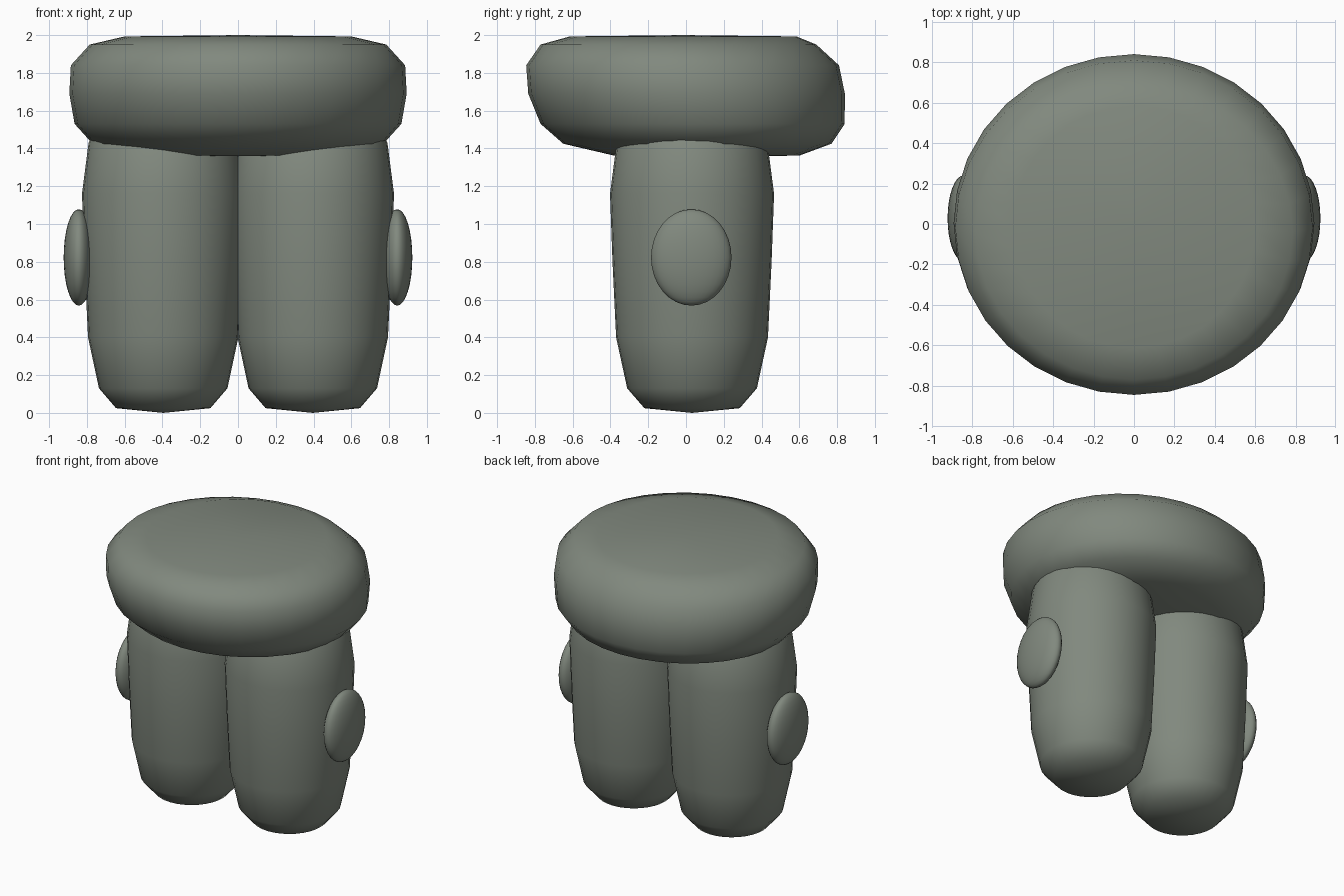
import bpy, bmesh, math

cube = bpy.data.objects.get("Cube")
if cube:
    bpy.data.objects.remove(cube, do_unlink=True)

stone = bpy.data.materials.new("grey_green_stone")
stone.use_nodes = True
COLOR = (0.22, 0.25, 0.21, 1)
stone.diffuse_color = COLOR
stone.node_tree.nodes["Principled BSDF"].inputs["Base Color"].default_value = COLOR


def finish(name, bm):
    bmesh.ops.recalc_face_normals(bm, faces=bm.faces)
    for f in bm.faces:
        f.smooth = True
    mesh = bpy.data.meshes.new(name)
    bm.to_mesh(mesh)
    bm.free()
    mesh.materials.append(stone)
    obj = bpy.data.objects.new(name, mesh)
    bpy.context.collection.objects.link(obj)
    return obj


def loft(name, rings, low, high, seg=32):
    """Stack elliptical rings (z, x radius, y radius, y centre) between two poles."""
    bm = bmesh.new()
    loops = []
    for z, rx, ry, cy in rings:
        loops.append([bm.verts.new((rx * math.cos(a), cy + ry * math.sin(a), z))
                      for a in (2 * math.pi * i / seg for i in range(seg))])
    for a, b in zip(loops, loops[1:]):
        for i in range(seg):
            j = (i + 1) % seg
            bm.faces.new((a[i], a[j], b[j], b[i]))
    for loop, z, cy in ((loops[0], low, rings[0][3]), (loops[-1], high, rings[-1][3])):
        pole = bm.verts.new((0, cy, z))
        for i in range(seg):
            bm.faces.new((loop[i], loop[(i + 1) % seg], pole))
    return finish(name, bm)


# Broad cushion-shaped cap, leaning slightly forward at the top
loft("cap", [
    (1.362, 0.50, 0.49, 0.11),
    (1.425, 0.77, 0.71, 0.06),
    (1.53, 0.865, 0.805, 0.035),
    (1.69, 0.893, 0.838, 0.003),
    (1.84, 0.885, 0.828, -0.018),
    (1.95, 0.785, 0.73, -0.04),
    (1.993, 0.60, 0.60, -0.015),
], 1.357, 2.0)

# Rounded pillars and the oval bosses on their outer sides
LEG = [(0.025, 0.25), (0.13, 0.34), (0.40, 0.398), (0.80, 0.417),
       (1.16, 0.43), (1.43, 0.395), (1.55, 0.33)]
for side, sign in (("left", 1), ("right", -1)):
    leg = loft(side + "_leg", [(z, r, r * 1.01, 0.032) for z, r in LEG], 0.0, 1.6)
    leg.location.x = sign * 0.396

    bm = bmesh.new()
    bmesh.ops.create_uvsphere(bm, u_segments=32, v_segments=16, radius=1)
    bmesh.ops.scale(bm, vec=(0.08, 0.213, 0.255), verts=bm.verts)
    boss = finish(side + "_boss", bm)
    boss.location = (sign * 0.843, 0.028, 0.823)
